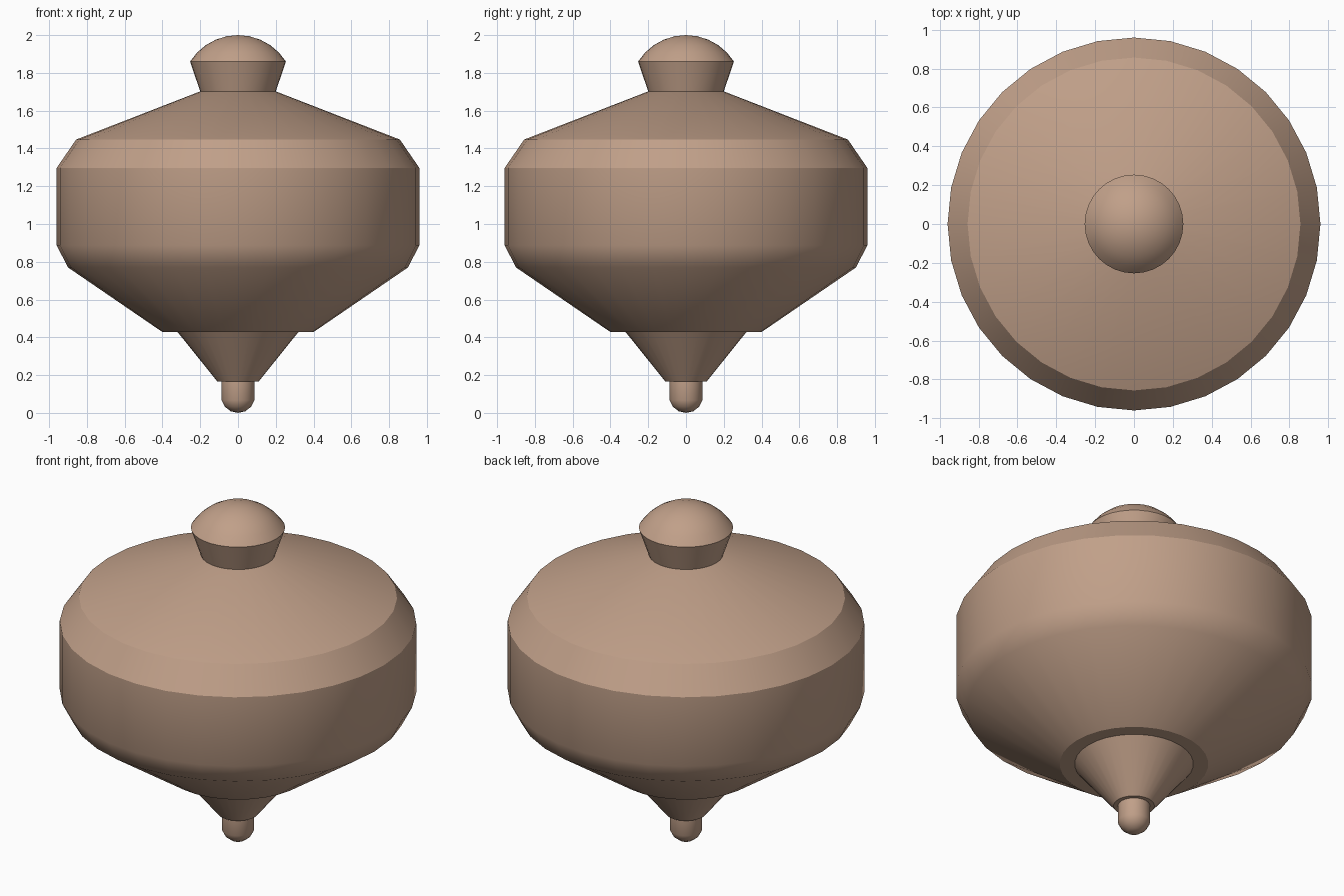
import bpy, bmesh, math

if "Cube" in bpy.data.objects:
    bpy.data.objects.remove(bpy.data.objects["Cube"])

SIDES = 32

wood = bpy.data.materials.new("wood")
wood.diffuse_color = (0.53, 0.35, 0.25, 1)
wood.use_nodes = True
wood.node_tree.nodes["Principled BSDF"].inputs["Base Color"].default_value = wood.diffuse_color


def cap(radius, z_rim, z_pole, rings):
    """Profile of a spherical cap from its pole to its rim."""
    h = abs(z_pole - z_rim)
    sphere = (radius ** 2 + h ** 2) / (2 * h)
    sweep = math.asin(radius / sphere)
    sign = 1 if z_pole > z_rim else -1
    return [(sphere * math.sin(sweep * i / rings),
             z_pole - sign * sphere * (1 - math.cos(sweep * i / rings)))
            for i in range(rings + 1)]


def lathe(name, profile):
    """Spin a bottom-to-top (radius, z) profile into a closed solid."""
    bm = bmesh.new()
    rings = []
    for r, z in profile:
        if r < 1e-5:
            rings.append([bm.verts.new((0, 0, z))])
        else:
            rings.append([bm.verts.new((r * math.cos(math.tau * i / SIDES),
                                        r * math.sin(math.tau * i / SIDES), z))
                          for i in range(SIDES)])
    for low, high in zip(rings, rings[1:]):
        for i in range(SIDES):
            j = (i + 1) % SIDES
            if len(low) == 1:
                bm.faces.new((low[0], high[j], high[i]))
            elif len(high) == 1:
                bm.faces.new((low[i], low[j], high[0]))
            else:
                bm.faces.new((low[i], low[j], high[j], high[i]))
    for ring in (rings[0], rings[-1]):
        if len(ring) > 1:
            bm.faces.new(ring)
    bmesh.ops.recalc_face_normals(bm, faces=bm.faces[:])
    mesh = bpy.data.meshes.new(name)
    bm.to_mesh(mesh)
    bm.free()
    mesh.materials.append(wood)
    obj = bpy.data.objects.new(name, mesh)
    bpy.context.collection.objects.link(obj)
    bpy.ops.object.select_all(action='DESELECT')
    obj.select_set(True)
    bpy.context.view_layer.objects.active = obj
    bpy.ops.object.shade_smooth_by_angle(angle=math.radians(30))
    return obj


# Rounded point the top spins on
lathe("spinning_tip", cap(0.087, 0.067, 0.0, 3) + [(0.087, 0.167)])

# Narrow cone above the tip
lathe("lower_cone", [(0.11, 0.167), (0.32, 0.428)])

# Wide chamfered body
lathe("body", [(0.40, 0.428), (0.90, 0.77), (0.96, 0.887),
               (0.96, 1.297), (0.857, 1.447), (0.20, 1.702)])

# Flared handle with a domed cap
lathe("handle_knob", [(0.20, 1.702)] + cap(0.254, 1.86, 2.0, 5)[::-1])
